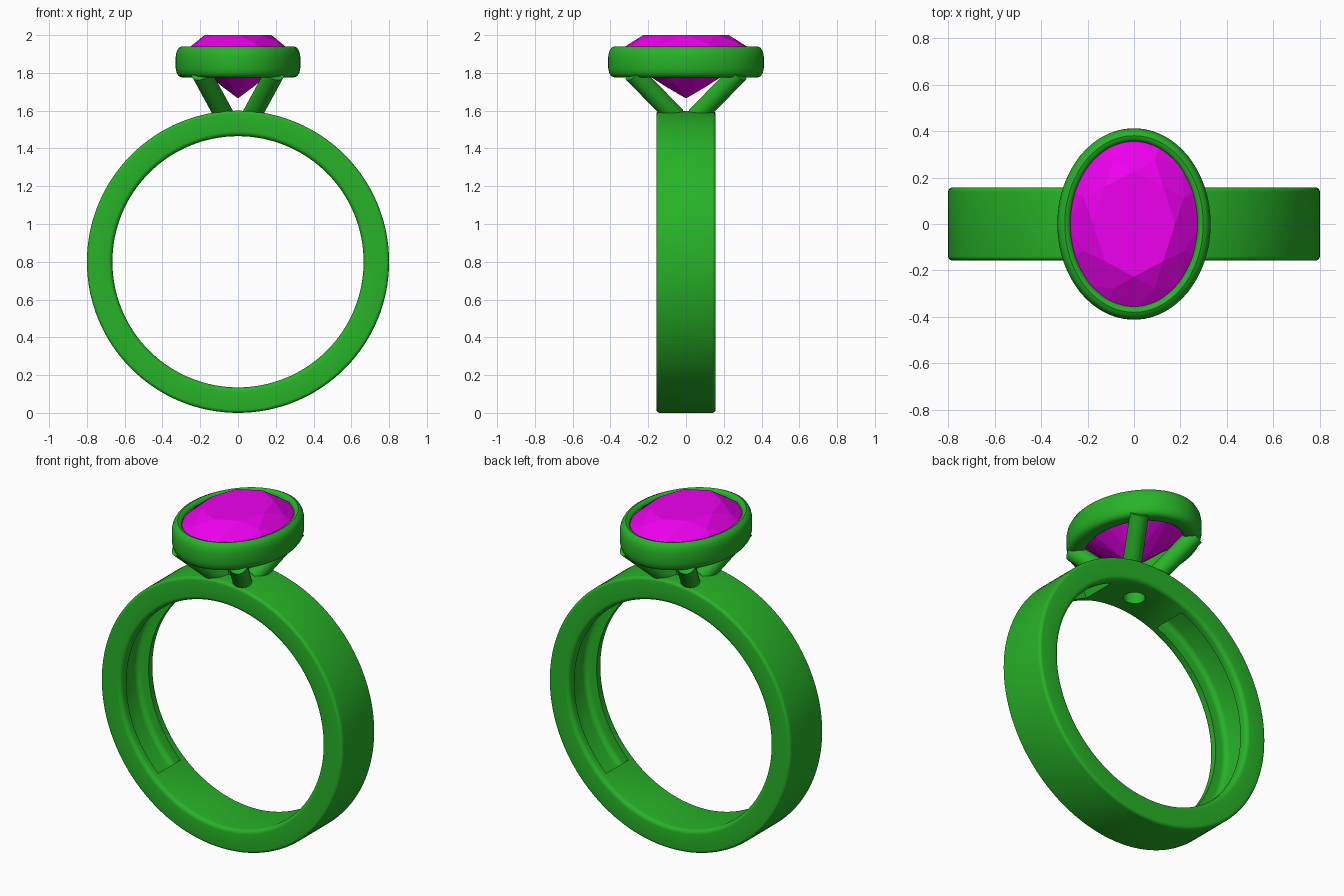
import bpy, bmesh
from math import sin, cos, pi, radians
from mathutils import Vector

if "Cube" in bpy.data.objects:
    bpy.data.objects.remove(bpy.data.objects["Cube"])

def material(name, col):
    m = bpy.data.materials.new(name)
    m.diffuse_color = (*col, 1)
    m.use_nodes = True
    m.node_tree.nodes["Principled BSDF"].inputs["Base Color"].default_value = m.diffuse_color
    return m

GREEN = material("green_metal", (0.02, 0.45, 0.02))
MAGENTA = material("magenta_gem", (0.85, 0.0, 0.85))
CZ, RO, RI, HW = 0.80, 0.80, 0.665, 0.157

def finish(name, bm, mat, smooth=True):
    bmesh.ops.recalc_face_normals(bm, faces=bm.faces)
    me = bpy.data.meshes.new(name)
    bm.to_mesh(me)
    bm.free()
    ob = bpy.data.objects.new(name, me)
    bpy.context.collection.objects.link(ob)
    me.materials.append(mat)
    if smooth:
        smooth_by_angle(ob)
    return ob

def activate(ob):
    bpy.ops.object.select_all(action='DESELECT')
    ob.select_set(True)
    bpy.context.view_layer.objects.active = ob

def smooth_by_angle(ob):
    activate(ob)
    bpy.ops.object.shade_smooth_by_angle(angle=radians(35))

def sweep(name, profile, place, n, a0=0, a1=2 * pi):
    """Sweep a closed profile round a path; caps the ends if it is not a full turn."""
    full = a1 - a0 > 6.28
    bm = bmesh.new()
    rings = [[bm.verts.new(place(p, a0 + (a1 - a0) * i / n)) for p in profile]
             for i in range(n if full else n + 1)]
    m = len(profile)
    for i in range(n):
        r, s = rings[i], rings[(i + 1) % len(rings)]
        for j in range(m):
            k = (j + 1) % m
            bm.faces.new((r[j], r[k], s[k], s[j]))
    if not full:
        bm.faces.new(rings[0])
        bm.faces.new(rings[-1])
    return finish(name, bm, GREEN)

def rounded(corners, steps=5):
    """Rounded rectangle from (centre u, centre v, radius, start angle) corners."""
    return [(u + r * cos(a + pi / 2 * i / steps), v + r * sin(a + pi / 2 * i / steps))
            for u, v, r, a in corners for i in range(steps + 1)]

def box_profile(r_in, r_out, h, b_in, b_out):
    return rounded([(r_out - b_out, h - b_out, b_out, 0), (r_in + b_in, h - b_in, b_in, pi / 2),
                    (r_in + b_in, b_in - h, b_in, pi), (r_out - b_out, b_out - h, b_out, 1.5 * pi)])

def on_band(p, a):          # angle measured from the top of the ring
    return (p[0] * sin(a), p[1], CZ + p[0] * cos(a))

# Band
band = sweep("band", box_profile(RI, RO, HW, 0.025, 0.018), on_band, 128)

# Cutters: two inner recesses and a small hole below the stone
cutters = []
for side in (-1, 1):
    cutters.append(sweep("recess_cutter", box_profile(0.55, 0.74, 0.105, 0.02, 0.03),
                         lambda p, a, s=side: (s * p[0] * sin(a), p[1], CZ + p[0] * cos(a)),
                         48, radians(22), radians(137)))
bpy.ops.mesh.primitive_cylinder_add(vertices=32, radius=0.06, depth=0.3, location=(0, 0, 1.54))
cutters.append(bpy.context.object)
for c in cutters:
    c.hide_render = True
    mod = band.modifiers.new("cut", 'BOOLEAN')
    mod.operation, mod.solver, mod.object = 'DIFFERENCE', 'EXACT', c
    activate(band)
    bpy.ops.object.modifier_apply(modifier=mod.name)
    bpy.data.objects.remove(c)
smooth_by_angle(band)

# Oval bezel: profile is (offset from outer edge, height)
bezel = [(-0.035, 1.775), (-0.018, 1.781), (-0.006, 1.797), (0, 1.825), (0, 1.885), (-0.005, 1.912),
         (-0.016, 1.932), (-0.032, 1.94), (-0.046, 1.936), (-0.055, 1.925), (-0.059, 1.905),
         (-0.095, 1.84), (-0.1, 1.80), (-0.096, 1.783), (-0.083, 1.775)]
sweep("bezel", bezel, lambda p, a: ((0.33 + p[0]) * cos(a), (0.412 + p[0]) * sin(a), p[1]), 96)

# Four slanted struts between band and bezel
for sx in (-1, 1):
    for sy in (-1, 1):
        lo, hi = Vector((sx * 0.07, sy * 0.055, 1.57)), Vector((sx * 0.195, sy * 0.28, 1.80))
        d = hi - lo
        bpy.ops.mesh.primitive_cylinder_add(vertices=32, radius=0.052, depth=d.length,
                                            location=(lo + hi) / 2)
        strut = bpy.context.object
        strut.name = "strut"
        strut.rotation_mode = 'QUATERNION'
        strut.rotation_quaternion = d.to_track_quat('Z', 'Y')
        strut.data.materials.append(GREEN)
        smooth_by_angle(strut)

# Faceted oval gem: table, star, kite and girdle facets, then the pavilion
bm = bmesh.new()

def ring(n, f, z, off=0):
    return [bm.verts.new((0.29 * f * cos(2 * pi * (i + off) / n),
                          0.372 * f * sin(2 * pi * (i + off) / n), z)) for i in range(n)]

table, star = ring(8, 0.61, 2.0), ring(8, 0.81, 1.957, 0.5)
girdle, girdle_low = ring(16, 1, 1.908), ring(16, 1, 1.898)
pav = ring(8, 0.3, 1.725, 0.5)
culet = bm.verts.new((0, 0, 1.665))
bm.faces.new(table)
for i in range(8):
    j, g = (i + 1) % 8, [2 * i, 2 * i + 1, (2 * i + 2) % 16]
    bm.faces.new((table[i], table[j], star[i]))
    bm.faces.new((table[i], star[i - 1], girdle[g[0]], star[i]))
    bm.faces.new((culet, pav[i - 1], girdle_low[g[0]], pav[i]))
    for a, b in ((g[0], g[1]), (g[1], g[2])):
        bm.faces.new((star[i], girdle[a], girdle[b]))
        bm.faces.new((pav[i], girdle_low[a], girdle_low[b]))
        bm.faces.new((girdle[a], girdle[b], girdle_low[b], girdle_low[a]))
finish("gem", bm, MAGENTA, smooth=False)
